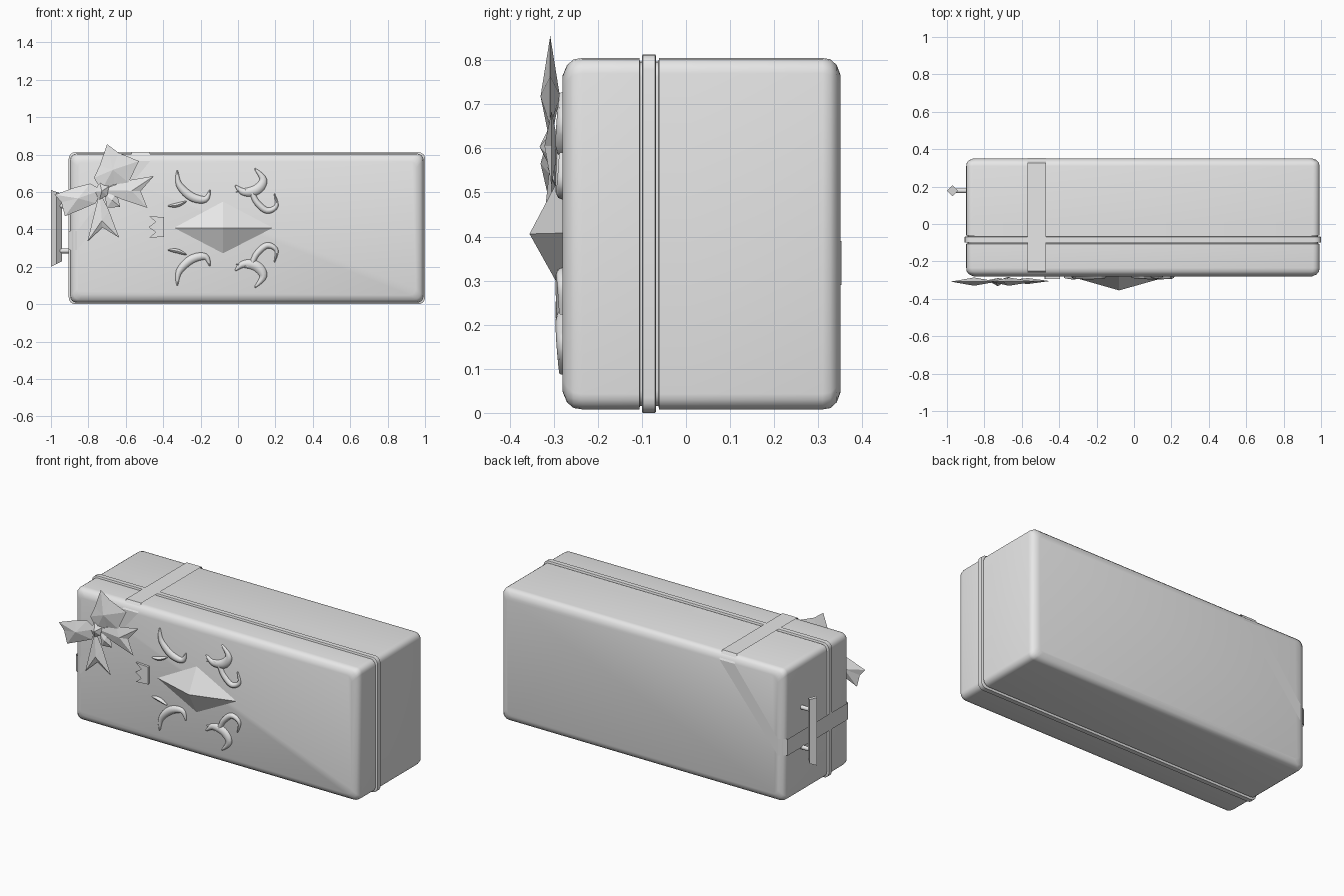
import bpy, bmesh, math
from mathutils import Vector

if "Cube" in bpy.data.objects:
    bpy.data.objects.remove(bpy.data.objects["Cube"], do_unlink=True)

grey = bpy.data.materials.new("plain grey")
grey.use_nodes = True
grey.diffuse_color = (0.8, 0.8, 0.8, 1)
grey.node_tree.nodes["Principled BSDF"].inputs["Base Color"].default_value = (0.8, 0.8, 0.8, 1)


def build(name, verts, faces, smooth=None):
    """Mesh object with outward normals and optional smooth shading."""
    me = bpy.data.meshes.new(name)
    me.from_pydata([tuple(v) for v in verts], [], faces)
    bm = bmesh.new()
    bm.from_mesh(me)
    bmesh.ops.recalc_face_normals(bm, faces=bm.faces)
    bm.to_mesh(me)
    bm.free()
    ob = bpy.data.objects.new(name, me)
    bpy.context.collection.objects.link(ob)
    me.materials.append(grey)
    if smooth:
        bpy.ops.object.select_all(action='DESELECT')
        ob.select_set(True)
        bpy.context.view_layer.objects.active = ob
        bpy.ops.object.shade_smooth_by_angle(angle=math.radians(smooth))
    return ob


def loft(name, rings, smooth=None):
    """Join equal rings of points and cap both ends."""
    n = len(rings[0])
    faces = [(k * n + i, k * n + (i + 1) % n, (k + 1) * n + (i + 1) % n, (k + 1) * n + i)
             for k in range(len(rings) - 1) for i in range(n)]
    last = (len(rings) - 1) * n
    faces += [tuple(range(n)), tuple(range(last, last + n))]
    return build(name, [p for r in rings for p in r], faces, smooth)


X0, X1, Z0, Z1 = -0.897, 0.992, 0.008, 0.805


def rounded_ring(y, inset, radius=0.035, steps=4):
    """Rounded rectangle of the case outline at depth y."""
    pts = []
    corners = ((X1, Z1, 0), (X0, Z1, 90), (X0, Z0, 180), (X1, Z0, 270))
    for cx, cz, start in corners:
        sx, sz = (1 if cx == X1 else -1), (1 if cz == Z1 else -1)
        mx, mz = cx - sx * (inset + radius), cz - sz * (inset + radius)
        for k in range(steps + 1):
            a = math.radians(start + 90 * k / steps)
            pts.append((mx + radius * math.cos(a), y, mz + radius * math.sin(a)))
    return pts


# Case: front lid, raised seam band and deep back shell
def case_part(name, profile):
    loft(name, [rounded_ring(y, i) for y, i in profile], 50)


case_part("case_lid", [(-0.28, 0.04), (-0.27, 0.016), (-0.255, 0.003), (-0.235, 0), (-0.106, 0), (-0.104, 0.01)])
case_part("seam_core", [(-0.106, 0.008), (-0.06, 0.008)])
case_part("seam_band", [(-0.1, 0.008), (-0.1, -0.005), (-0.098, -0.008), (-0.07, -0.008), (-0.068, -0.005), (-0.068, 0.008)])
case_part("case_shell", [(-0.063, 0.01), (-0.061, 0), (0.01, 0), (0.31, 0), (0.328, 0.003), (0.342, 0.016), (0.351, 0.04)])


# Ribbon wrapped diagonally over one corner of the case
def ribbon_edge(x, z):
    top, side, back, front = 0.8135, -0.906, 0.353, -0.282
    return [(x, front, 0.765), (x, -0.25, top), (x, 0.325, top), (x, back, 0.765),
            (-0.86, back, z), (side, 0.325, z), (side, -0.25, z), (-0.86, front, z)]


outer, inner = ribbon_edge(-0.57, 0.39), ribbon_edge(-0.47, 0.29)
n = len(outer)
build("corner_ribbon", outer + inner,
      [(i, (i + 1) % n, n + (i + 1) % n, n + i) for i in range(n)])

# Handle: tapered diamond bar on two posts
bar = []
for z_out, z_mid, z_in in ((0.2, 0.215, 0.23), (0.61, 0.6, 0.59)):
    bar.append([(-1.0, 0.178, z_out), (-0.97, 0.208, z_mid), (-0.94, 0.178, z_in), (-0.97, 0.148, z_mid)])
loft("handle_bar", bar)
for label, z in (("lower", 0.285), ("upper", 0.525)):
    loft(label + "_handle_post",
         [[(x, 0.178 + 0.013 * math.cos(a * math.pi / 4), z + 0.013 * math.sin(a * math.pi / 4))
           for a in range(8)] for x in (-0.96, -0.88)], 50)


# Bow: each piece is a thin pillow with a raised middle
def pillow(name, outline, y, thick):
    n = len(outline)
    cx = sum(p[0] for p in outline) / n
    cz = sum(p[1] for p in outline) / n
    verts = [(x, y, z) for x, z in outline] + [(cx, y - thick, cz), (cx, y + thick, cz)]
    faces = [(i, (i + 1) % n, c) for c in (n, n + 1) for i in range(n)]
    build(name, verts, faces)


pillow("bow_upper_loop", [(-0.73, 0.61), (-0.77, 0.675), (-0.74, 0.74), (-0.7, 0.855), (-0.64, 0.81),
                          (-0.53, 0.765), (-0.585, 0.65), (-0.66, 0.64)], -0.308, 0.022)
pillow("bow_side_loop", [(-0.73, 0.61), (-0.79, 0.645), (-0.87, 0.625), (-0.98, 0.585), (-0.945, 0.545),
                         (-0.925, 0.47), (-0.84, 0.505), (-0.76, 0.54)], -0.308, 0.022)
pillow("bow_lower_tail", [(-0.74, 0.6), (-0.77, 0.48), (-0.805, 0.335), (-0.725, 0.41),
                          (-0.635, 0.355), (-0.69, 0.5)], -0.305, 0.016)
pillow("bow_side_tail", [(-0.73, 0.61), (-0.6, 0.66), (-0.45, 0.685), (-0.52, 0.605),
                         (-0.485, 0.515), (-0.62, 0.56)], -0.305, 0.016)
pillow("bow_knot", [(-0.77, 0.6), (-0.74, 0.65), (-0.69, 0.63), (-0.7, 0.58), (-0.74, 0.56)], -0.31, 0.022)
pillow("knot_fold", [(-0.715, 0.59), (-0.65, 0.6), (-0.63, 0.52), (-0.7, 0.515)], -0.298, 0.016)

# Faceted gem
gem = [(-0.345, -0.279, 0.408), (-0.08, -0.279, 0.55), (0.19, -0.279, 0.408), (-0.08, -0.279, 0.27),
       (-0.08, -0.355, 0.406)]
build("gem", gem, [(0, 1, 4), (1, 2, 4), (2, 3, 4), (3, 0, 4), (0, 3, 2, 1)])

# Small crown beside the gem, lying on its side
crown = [(-0.395, 0.36), (-0.395, 0.465), (-0.475, 0.47), (-0.44, 0.44), (-0.478, 0.412),
         (-0.44, 0.385), (-0.475, 0.355)]
loft("crown", [[(x, y, z) for x, z in crown] for y in (-0.294, -0.275)])


# Raised scrolls: tapered tubes, flattened against the lid, mirrored top to bottom
def scroll(name, points, width):
    path = []
    padded = [points[0]] + points + [points[-1]]
    for k in range(1, len(padded) - 2):
        p0, p1, p2, p3 = (Vector(p) for p in padded[k - 1:k + 3])
        for s in range(5):
            t = s / 5
            path.append(0.5 * (2 * p1 + (p2 - p0) * t + (2 * p0 - 5 * p1 + 4 * p2 - p3) * t * t
                               + (3 * p1 - p0 - 3 * p2 + p3) * t ** 3))
    path.append(Vector(points[-1]))
    for label, flip in (("upper_", 1), ("lower_", -1)):
        rings = []
        for i, p in enumerate(path):
            d = (path[min(i + 1, len(path) - 1)] - path[max(i - 1, 0)]).normalized()
            r = width * (0.12 + 0.88 * math.sin(math.pi * i / (len(path) - 1)))
            depth = 0.008 + 0.01 * r / width
            ring = []
            for a in range(8):
                c, s = math.cos(a * math.pi / 4), math.sin(a * math.pi / 4)
                z = p.y + d.x * r * c
                ring.append((p.x - d.y * r * c, -0.278 - depth * s, 0.407 + flip * (z - 0.407)))
            rings.append(ring)
        loft(label + name, rings, 60)


scroll("crescent_scroll", [(-0.325, 0.715), (-0.315, 0.64), (-0.25, 0.575), (-0.175, 0.56), (-0.15, 0.61)], 0.024)
scroll("leaf_scroll", [(-0.375, 0.525), (-0.325, 0.53), (-0.275, 0.55)], 0.012)
scroll("hook_scroll", [(0.09, 0.725), (0.135, 0.665), (0.1, 0.612), (0.03, 0.6), (-0.015, 0.635)], 0.028)
scroll("tail_scroll", [(-0.01, 0.6), (0.06, 0.61), (0.1, 0.545), (0.155, 0.5), (0.205, 0.525), (0.195, 0.59)], 0.018)
